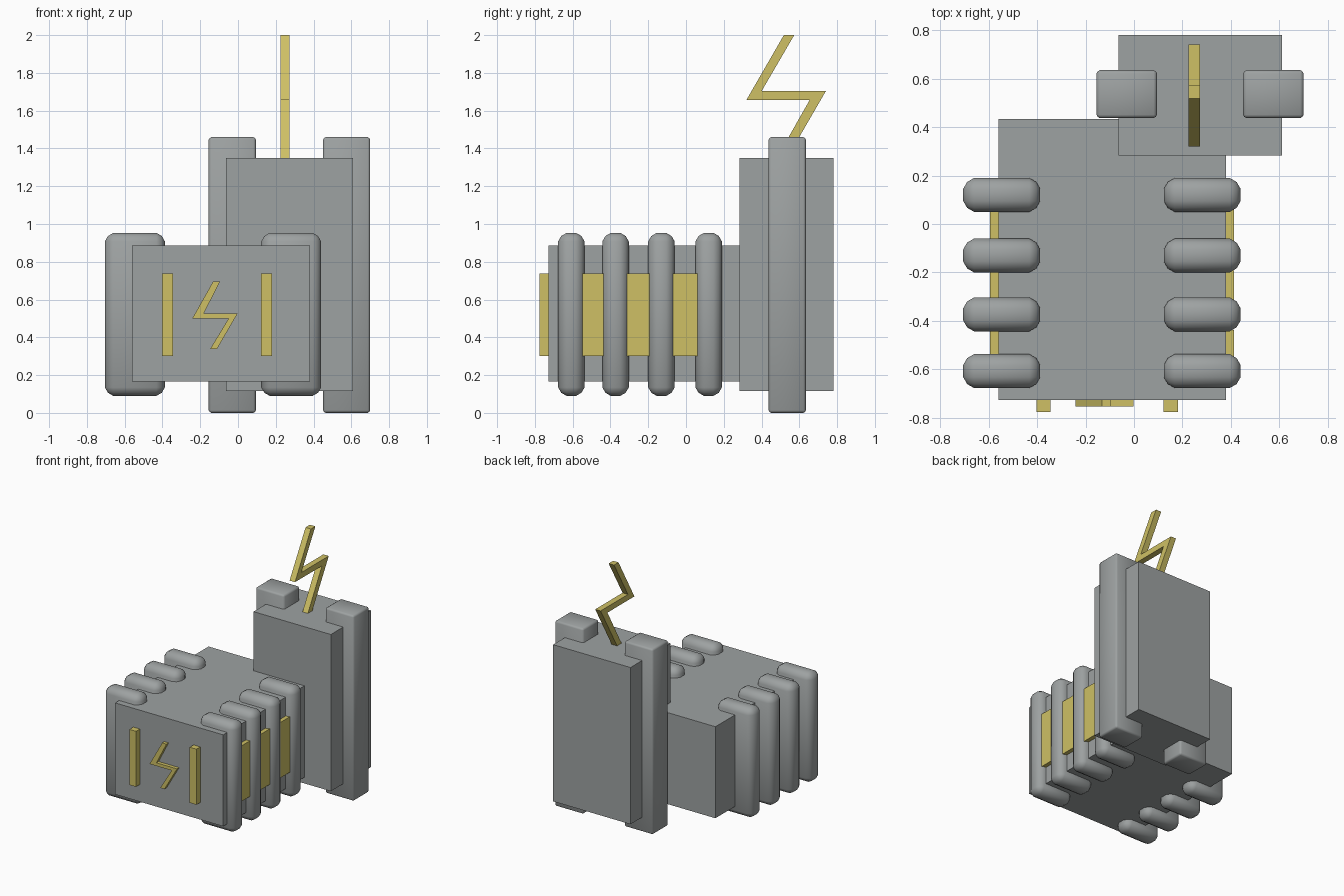
import bpy, bmesh, math
from mathutils import Vector

if "Cube" in bpy.data.objects:
    bpy.data.objects.remove(bpy.data.objects["Cube"])


def material(name, rgb):
    m = bpy.data.materials.new(name)
    m.diffuse_color = (*rgb, 1)
    m.use_nodes = True
    m.node_tree.nodes["Principled BSDF"].inputs["Base Color"].default_value = m.diffuse_color
    return m


GREY = material("stone grey", (0.34, 0.36, 0.36))
YELLOW = material("dull yellow", (0.62, 0.53, 0.13))


def add(name, bm, mat):
    bmesh.ops.recalc_face_normals(bm, faces=bm.faces)
    me = bpy.data.meshes.new(name)
    bm.to_mesh(me)
    bm.free()
    me.materials.append(mat)
    ob = bpy.data.objects.new(name, me)
    bpy.context.collection.objects.link(ob)
    return ob


def box(name, x, y, z, mat, bevel=0, segments=2, smooth=60):
    """Box from (min, max) ranges, optionally with rounded edges."""
    bm = bmesh.new()
    bmesh.ops.create_cube(bm, size=1)
    for v in bm.verts:
        v.co = Vector([(r[0] + r[1]) / 2 + c * (r[1] - r[0])
                       for c, r in zip(v.co, (x, y, z))])
    if bevel:
        bmesh.ops.bevel(bm, geom=bm.edges[:], offset=bevel, segments=segments,
                        profile=0.4, affect='EDGES')
    ob = add(name, bm, mat)
    if bevel:
        bpy.ops.object.select_all(action='DESELECT')
        ob.select_set(True)
        bpy.context.view_layer.objects.active = ob
        bpy.ops.object.shade_smooth_by_angle(angle=math.radians(smooth))
    return ob


def extrude_profile(name, points, offset, mat):
    """Closed outline of 3D points pushed along an offset vector."""
    bm = bmesh.new()
    face = bm.faces.new([bm.verts.new(p) for p in points])
    ext = bmesh.ops.extrude_face_region(bm, geom=[face])
    bmesh.ops.translate(bm, vec=offset,
                        verts=[g for g in ext["geom"] if isinstance(g, bmesh.types.BMVert)])
    return add(name, bm, mat)


# main engine block
box("main_block", (-0.56, 0.38), (-0.727, 0.434), (0.165, 0.885), GREY)

# rounded ribs along both sides
for y in (-0.607, -0.373, -0.13, 0.12):
    for side, x in (("left", (-0.705, -0.387)), ("right", (0.123, 0.44))):
        box("rib_" + side, x, (y - 0.07, y + 0.07), (0.09, 0.953), GREY, bevel=0.045)

# yellow panels between the ribs
for y in ((-0.555, -0.437), (-0.325, -0.192), (-0.08, 0.06)):
    for side, x in (("left", (-0.595, -0.55)), ("right", (0.37, 0.412))):
        box("side_panel_" + side, x, y, (0.30, 0.737), YELLOW)

# rear tower with two bevelled pillars
box("rear_tower", (-0.063, 0.61), (0.283, 0.78), (0.117, 1.35), GREY)
for side, x in (("left", (-0.155, 0.095)), ("right", (0.45, 0.70))):
    box("tower_pillar_" + side, x, (0.437, 0.635), (0.0, 1.46), GREY, bevel=0.014)

# yellow bars on the front
for side, x in (("left", (-0.402, -0.345)), ("right", (0.122, 0.181))):
    box("front_bar_" + side, x, (-0.775, -0.72), (0.30, 0.737), YELLOW)

# zigzag relief on the front
front = [(-0.132, 0.695), (-0.095, 0.695), (-0.182, 0.525), (-0.003, 0.525),
         (-0.112, 0.337), (-0.148, 0.337), (-0.05, 0.50), (-0.242, 0.50)]
extrude_profile("front_zigzag", [(x, -0.754, z) for x, z in front], (0, 0.04, 0), YELLOW)

# zigzag rod on the tower
rod = [(0.518, 2.0), (0.573, 2.0), (0.40, 1.703), (0.74, 1.703),
       (0.53, 1.34), (0.475, 1.34), (0.655, 1.657), (0.32, 1.657)]
extrude_profile("zigzag_rod", [(0.225, y, z) for y, z in rod], (0.047, 0, 0), YELLOW)
